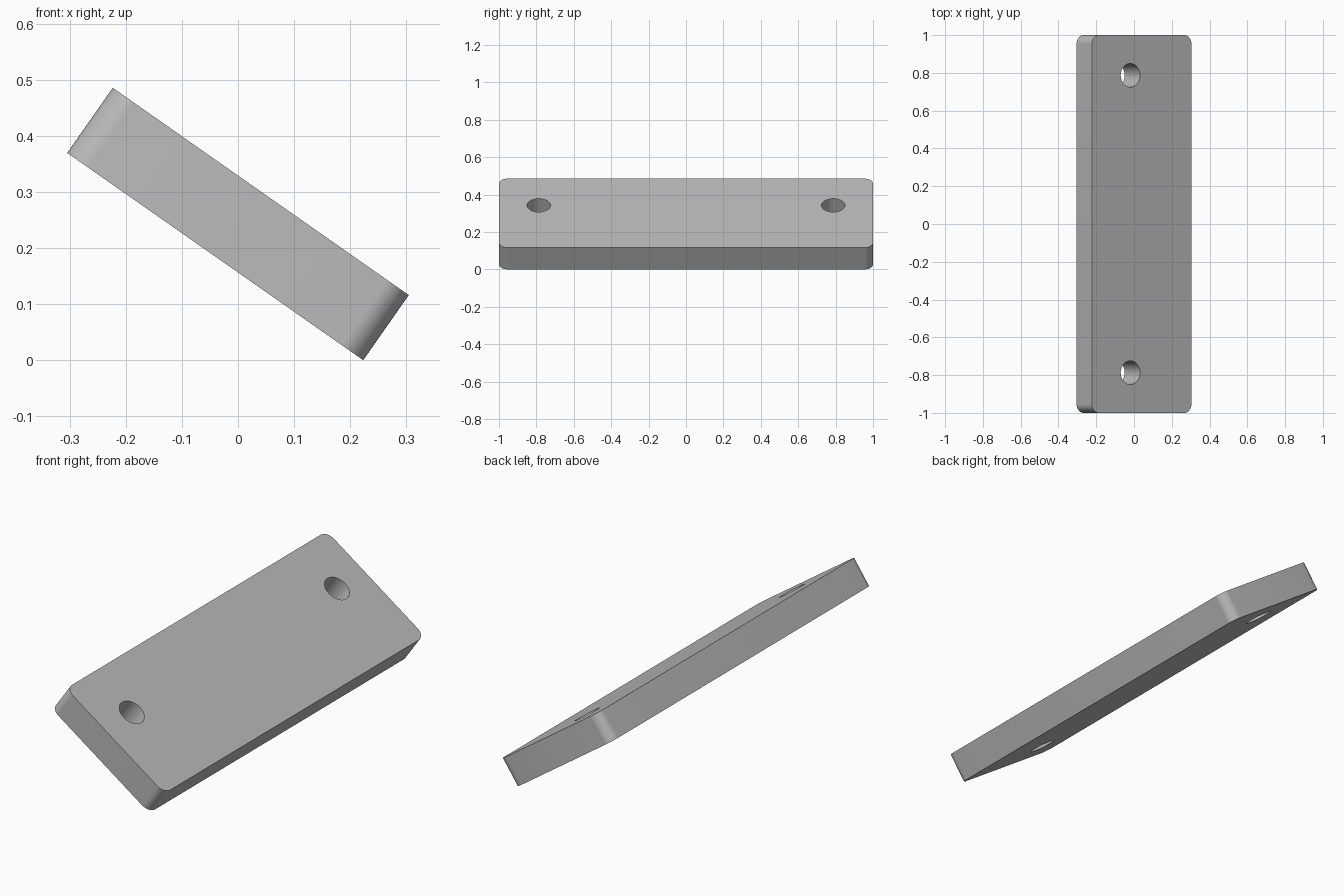
import bpy, bmesh
from math import sin, cos, pi, radians
from mathutils import Matrix, Vector

if "Cube" in bpy.data.objects:
    bpy.data.objects.remove(bpy.data.objects["Cube"], do_unlink=True)

WIDTH, LENGTH, THICK = 0.644, 2.0, 0.1415
CORNER, HOLE_R, HOLE_X, HOLE_Y = 0.047, 0.0625, -0.073, 0.787
TILT, CENTRE_Z = radians(35), 0.243


def arc(cx, cy, r, start, sweep, steps):
    return [(cx + r * cos(start + sweep * i / steps),
             cy + r * sin(start + sweep * i / steps)) for i in range(steps + 1)]


def add_loop(bm, points):
    verts = [bm.verts.new((x, y, -THICK / 2)) for x, y in points]
    return [bm.edges.new((a, b)) for a, b in zip(verts, verts[1:] + verts[:1])]


# Rounded rectangle outline with two round holes
ix, iy = WIDTH / 2 - CORNER, LENGTH / 2 - CORNER
outline = []
for k, (sx, sy) in enumerate([(1, 1), (-1, 1), (-1, -1), (1, -1)]):
    outline += arc(sx * ix, sy * iy, CORNER, k * pi / 2, pi / 2, 12)

bm = bmesh.new()
edges = add_loop(bm, outline)
for side in (-1, 1):
    edges += add_loop(bm, arc(HOLE_X, side * HOLE_Y, HOLE_R, 0, 2 * pi, 48)[:-1])

# Fill around the holes and extrude to a plate
bmesh.ops.triangle_fill(bm, edges=edges, use_beauty=True, normal=Vector((0, 0, 1)))
ext = bmesh.ops.extrude_face_region(bm, geom=bm.faces[:], use_keep_orig=True)
top = [g for g in ext["geom"] if isinstance(g, bmesh.types.BMVert)]
bmesh.ops.translate(bm, verts=top, vec=(0, 0, THICK))
bmesh.ops.recalc_face_normals(bm, faces=bm.faces[:])

# Tilt the plate down towards +x
bm.transform(Matrix.Translation((0, 0, CENTRE_Z)) @ Matrix.Rotation(TILT, 4, "Y"))
mesh = bpy.data.meshes.new("mounting_plate")
bm.to_mesh(mesh)
bm.free()
plate = bpy.data.objects.new("mounting_plate", mesh)
bpy.context.collection.objects.link(plate)

# Plain grey
grey = bpy.data.materials.new("plain grey")
grey.use_nodes = True
colour = (0.5, 0.5, 0.5, 1)
grey.diffuse_color = colour
grey.node_tree.nodes["Principled BSDF"].inputs["Base Color"].default_value = colour
mesh.materials.append(grey)

bpy.ops.object.select_all(action="DESELECT")
plate.select_set(True)
bpy.context.view_layer.objects.active = plate
bpy.ops.object.shade_smooth_by_angle(angle=radians(30))
